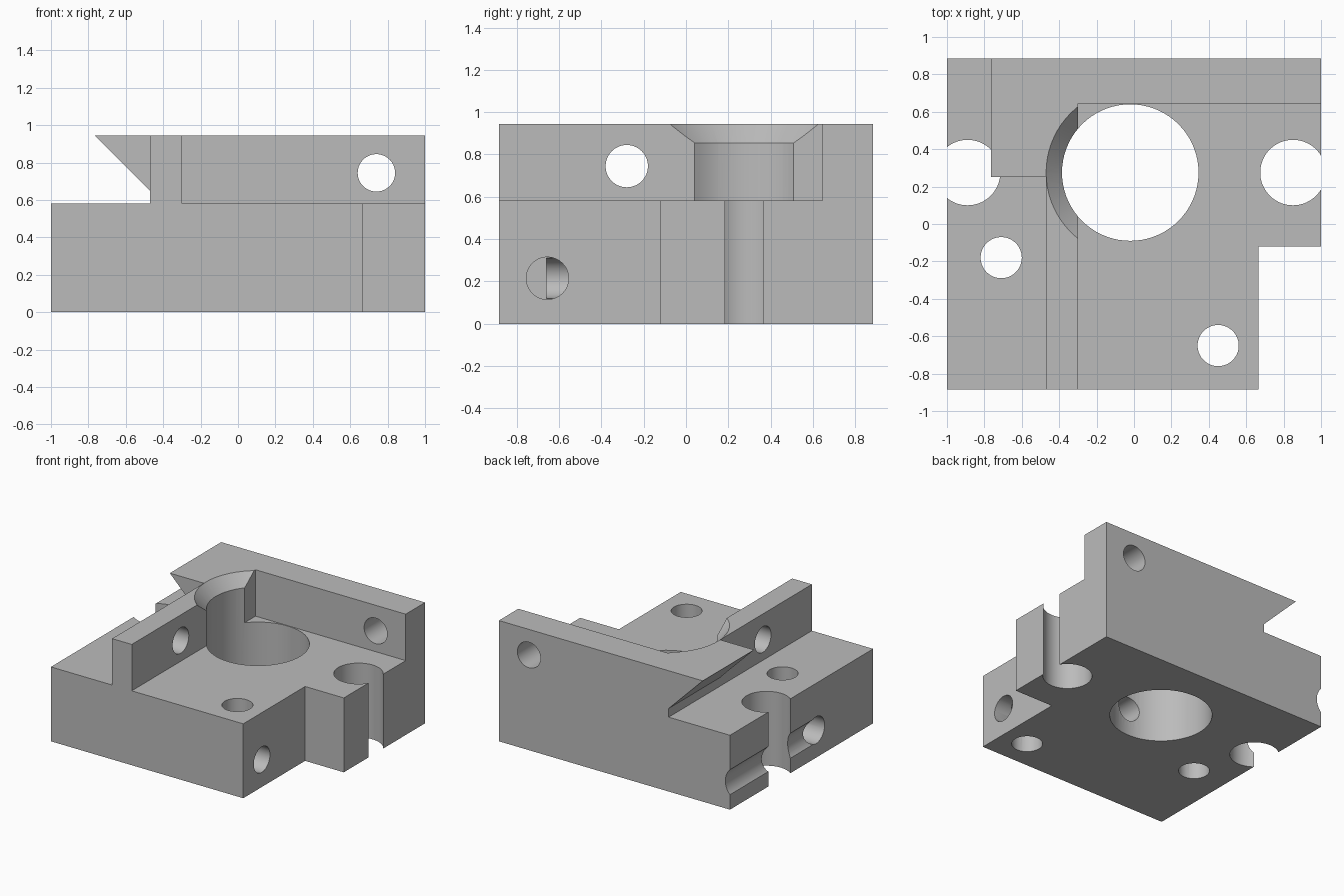
import bpy, bmesh, math
from mathutils import Matrix, Vector

if "Cube" in bpy.data.objects:
    bpy.data.objects.remove(bpy.data.objects["Cube"])

steel = bpy.data.materials.new("machined_grey")
steel.diffuse_color = (0.5, 0.5, 0.5, 1)
steel.use_nodes = True
steel.node_tree.nodes["Principled BSDF"].inputs["Base Color"].default_value = steel.diffuse_color


def to_object(name, bm):
    bmesh.ops.recalc_face_normals(bm, faces=bm.faces)
    mesh = bpy.data.meshes.new(name)
    bm.to_mesh(mesh)
    bm.free()
    mesh.materials.append(steel)
    obj = bpy.data.objects.new(name, mesh)
    bpy.context.collection.objects.link(obj)
    return obj


def prism(name, points, offset):
    """Extrude a closed 3D outline along an offset."""
    bm = bmesh.new()
    face = bm.faces.new([bm.verts.new(p) for p in points])
    ext = bmesh.ops.extrude_face_region(bm, geom=[face])
    verts = [g for g in ext["geom"] if isinstance(g, bmesh.types.BMVert)]
    bmesh.ops.translate(bm, verts=verts, vec=offset)
    return to_object(name, bm)


def rod(name, start, end, r1, r2=None, clip_x=None):
    """Cylinder or cone between two points, optionally kept left of clip_x."""
    a, b = Vector(start), Vector(end)
    turn = (b - a).to_track_quat('Z', 'Y').to_matrix().to_4x4()
    bm = bmesh.new()
    bmesh.ops.create_cone(bm, cap_ends=True, segments=72, radius1=r1,
                          radius2=r1 if r2 is None else r2, depth=(b - a).length,
                          matrix=Matrix.Translation((a + b) / 2) @ turn)
    if clip_x is not None:
        cut = bmesh.ops.bisect_plane(bm, geom=bm.verts[:] + bm.edges[:] + bm.faces[:],
                                     plane_co=(clip_x, 0, 0), plane_no=(1, 0, 0),
                                     clear_outer=True)
        edges = [g for g in cut["geom_cut"] if isinstance(g, bmesh.types.BMEdge)]
        bmesh.ops.holes_fill(bm, edges=edges, sides=0)
    return to_object(name, bm)


def combine(target, tool, operation):
    mod = target.modifiers.new(tool.name, 'BOOLEAN')
    mod.operation = operation
    mod.solver = 'EXACT'
    mod.object = tool
    bpy.context.view_layer.objects.active = target
    bpy.ops.object.modifier_apply(modifier=mod.name)
    bpy.data.objects.remove(tool)


BASE, TOP, BACK = 0.582, 0.945, 0.885

# Base slab with a notched front right corner
block = prism("fixture_block", [(x, y, 0) for x, y in (
    (-1, -BACK), (0.665, -BACK), (0.665, -0.12), (1, -0.12), (1, BACK), (-1, BACK))],
    (0, 0, BASE))

# L-shaped upright wall
walls = prism("walls", [(x, y, 0.5) for x, y in (
    (-0.47, -BACK), (-0.30, -BACK), (-0.30, 0.645), (1, 0.645), (1, BACK), (-0.47, BACK))],
    (0, 0, TOP - 0.5))
combine(block, walls, 'UNION')

# Undercut wedge overhanging the left ledge
wedge = prism("wedge", [(x, 0.25, z) for x, z in (
    (-0.765, TOP), (-0.47, 0.65), (-0.42, 0.65), (-0.42, TOP))], (0, BACK - 0.25, 0))
combine(block, wedge, 'UNION')

BX, BY, PZ = -0.02, 0.275, 0.215
cutters = [
    # Main bore and its countersink in the left wall
    rod("bore", (BX, BY, -0.1), (BX, BY, 1.1), 0.365),
    rod("countersink", (BX, BY, 0.765), (BX, BY, 1.035), 0.28, 0.535, clip_x=-0.295),
    # Open side slots
    rod("left_slot", (-0.89, BY, -0.1), (-0.89, BY, BASE + 0.02), 0.175),
    rod("right_slot", (0.85, BY, -0.1), (0.85, BY, 0.7), 0.175),
    # Vertical holes
    rod("left_hole", (-0.71, -0.18, -0.1), (-0.71, -0.18, 0.7), 0.11),
    rod("right_hole", (0.45, -0.65, -0.1), (0.45, -0.65, 0.7), 0.11),
    # Holes through the walls
    rod("back_wall_hole", (0.74, 0.5, 0.745), (0.74, 1.0, 0.745), 0.1),
    rod("left_wall_hole", (-0.6, -0.28, 0.745), (-0.2, -0.28, 0.745), 0.1),
    # Internal passages
    rod("right_passage", (0.8, -0.655, PZ), (BX, -0.655, PZ), 0.1),
    rod("bore_passage", (BX, -0.66, PZ), (BX, 0.1, PZ), 0.095),
    rod("left_passage", (-1.1, -0.18, PZ), (-0.71, -0.18, PZ), 0.105),
    # Shallow groove along the left side
    rod("side_groove", (-1.1, -0.18, PZ), (-1.1, 1.0, PZ), 0.14),
]
for cutter in cutters:
    combine(block, cutter, 'DIFFERENCE')

bpy.ops.object.select_all(action='DESELECT')
block.select_set(True)
bpy.context.view_layer.objects.active = block
bpy.ops.object.shade_smooth_by_angle(angle=math.radians(25))
